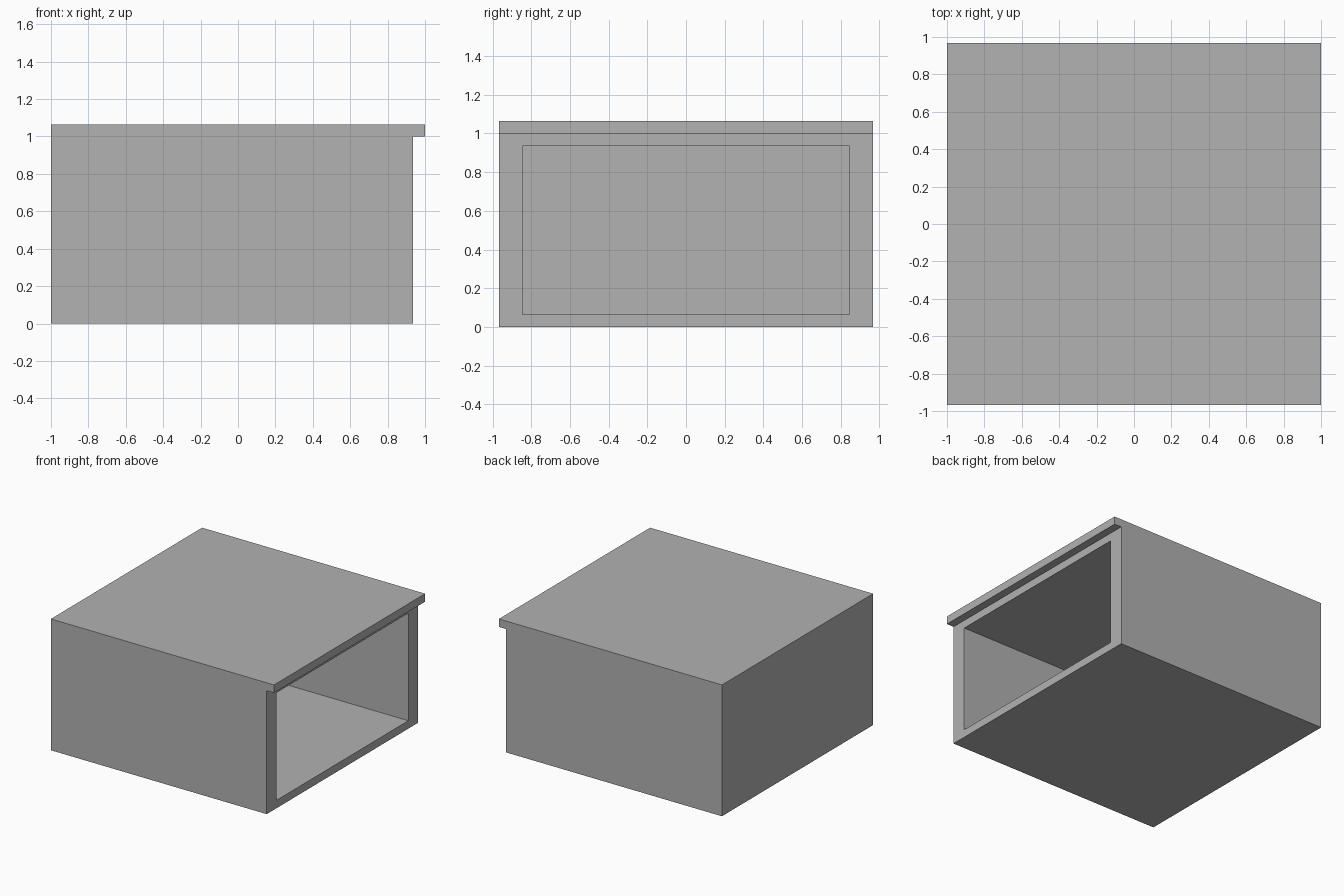
import bpy, bmesh
from mathutils import Vector

if "Cube" in bpy.data.objects:
    bpy.data.objects.remove(bpy.data.objects["Cube"])

T = 0.0645                      # board thickness
HALF_Y = 0.968                  # half width of the box
OPEN_Y = 0.845                  # half width of the opening
FRONT_X = 1 - T                 # open end, set back under the roof lip

grey = bpy.data.materials.new("plain grey")
grey.diffuse_color = (0.445, 0.445, 0.445, 1)
grey.use_nodes = True
grey.node_tree.nodes["Principled BSDF"].inputs["Base Color"].default_value = grey.diffuse_color

bm = bmesh.new()

# Side profile: body with the roof lip overhanging the open end
profile = [(-1, 0), (FRONT_X, 0), (FRONT_X, 1), (1, 1), (1, 1 + T), (-1, 1 + T)]
side = bm.faces.new([bm.verts.new((x, -HALF_Y, z)) for x, z in profile])
ext = bmesh.ops.extrude_face_region(bm, geom=[side])
bmesh.ops.translate(bm, vec=(0, 2 * HALF_Y, 0),
                    verts=[v for v in ext["geom"] if isinstance(v, bmesh.types.BMVert)])
bmesh.ops.recalc_face_normals(bm, faces=bm.faces[:])

# Opening: inset the end face under the lip, then widen the side jambs
end = next(f for f in bm.faces
           if f.normal.x > 0.9 and abs(f.calc_center_median().x - FRONT_X) < 1e-4)
bmesh.ops.inset_individual(bm, faces=[end], thickness=T, use_even_offset=True)
for v in end.verts:
    v.co.y = OPEN_Y if v.co.y > 0 else -OPEN_Y

# Hollow interior: push the opening back, leaving a back wall
pocket = bmesh.ops.extrude_discrete_faces(bm, faces=[end])["faces"][0]
bmesh.ops.translate(bm, vec=Vector((-1 + T - FRONT_X, 0, 0)), verts=pocket.verts[:])
bmesh.ops.recalc_face_normals(bm, faces=bm.faces[:])

mesh = bpy.data.meshes.new("open_box_with_roof_lip")
bm.to_mesh(mesh)
bm.free()
mesh.materials.append(grey)
box = bpy.data.objects.new("open_box_with_roof_lip", mesh)
bpy.context.collection.objects.link(box)
